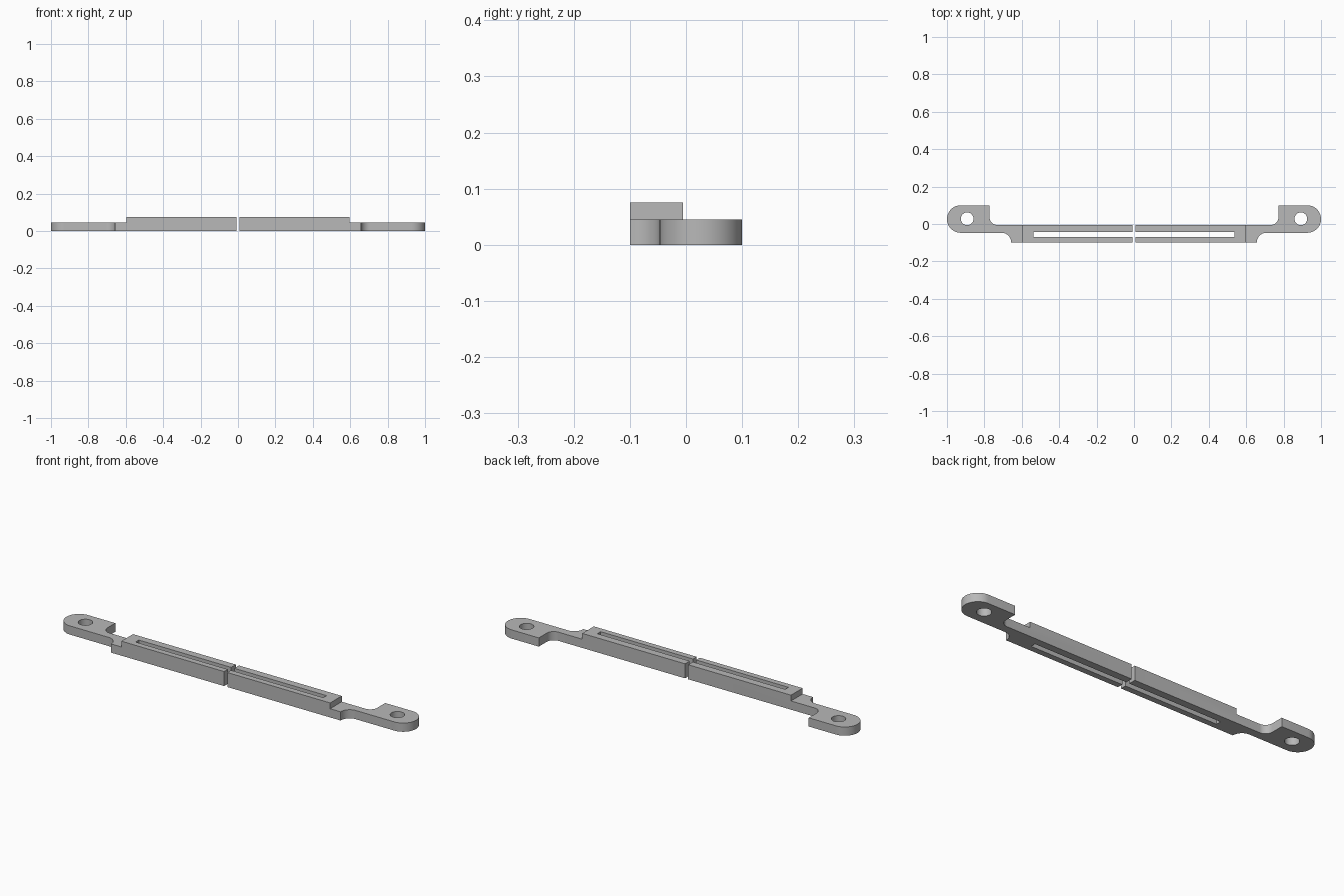
import bpy, bmesh
from math import cos, sin, radians
from mathutils import Matrix

cube = bpy.data.objects.get("Cube")
if cube:
    bpy.data.objects.remove(cube, do_unlink=True)

# Single plain grey
grey = bpy.data.materials.new("plain_grey")
grey.use_nodes = True
colour = (0.48, 0.48, 0.48, 1)
grey.diffuse_color = colour
grey.node_tree.nodes["Principled BSDF"].inputs["Base Color"].default_value = colour

BASE_H, BAR_H = 0.045, 0.075
GAP, BACK, FRONT, EAR_FRONT = 0.009, -0.005, -0.1, -0.047
SLOT_END, SLOT_BACK, SLOT_FRONT = 0.537, -0.043, -0.07
STEP_X = 0.597


def arc(cx, cy, r, start, end, steps):
    angles = [radians(start + (end - start) * i / steps) for i in range(steps + 1)]
    return [(cx + r * cos(a), cy + r * sin(a)) for a in angles]


def add_object(name, bm):
    bmesh.ops.recalc_face_normals(bm, faces=bm.faces)
    mesh = bpy.data.meshes.new(name)
    bm.to_mesh(mesh)
    bm.free()
    mesh.materials.append(grey)
    obj = bpy.data.objects.new(name, mesh)
    bpy.context.collection.objects.link(obj)
    return obj


def prism(name, outline, bottom, top):
    bm = bmesh.new()
    face = bm.faces.new([bm.verts.new((x, y, bottom)) for x, y in outline])
    grown = bmesh.ops.extrude_face_region(bm, geom=[face])["geom"]
    verts = [g for g in grown if isinstance(g, bmesh.types.BMVert)]
    bmesh.ops.translate(bm, verts=verts, vec=(0, 0, top - bottom))
    return add_object(name, bm)


# Half outline: slotted bar, concave shoulder, rounded ear, inner fillet
outline = [(GAP, FRONT)]
outline += [(0.657, FRONT)] + arc(0.707, EAR_FRONT - 0.05, 0.05, 180, 90, 10)
outline += arc(0.9265, 0.0265, 0.0735, -90, 90, 28)
outline += [(0.772, 0.1)] + arc(0.732, 0.035, 0.04, 0, -90, 10)
outline += [(GAP, BACK), (GAP, SLOT_BACK), (SLOT_END, SLOT_BACK),
            (SLOT_END, SLOT_FRONT), (GAP, SLOT_FRONT)]
bar = prism("slotted_bar_with_ears", outline, 0, BAR_H)

# Cutters: lower the ear beyond the step, and drill the ear hole
step_cutter = prism("step_cutter", [(STEP_X, -0.2), (1.2, -0.2), (1.2, 0.2), (STEP_X, 0.2)],
                    BASE_H, 0.2)
hole_cutter = prism("hole_cutter", arc(0.892, 0.028, 0.034, 0, 350, 35), -0.1, 0.2)

for cutter in (step_cutter, hole_cutter):
    cutter.hide_render = True
    mod = bar.modifiers.new(cutter.name, "BOOLEAN")
    mod.operation = "DIFFERENCE"
    mod.solver = "EXACT"
    mod.object = cutter

# Opposite half
mirror = bar.modifiers.new("mirror", "MIRROR")
mirror.use_axis[0] = True
mirror.use_mirror_merge = False

# Apply the modifiers and drop the cutters
bpy.ops.object.select_all(action="DESELECT")
bpy.context.view_layer.objects.active = bar
bar.select_set(True)
for mod in list(bar.modifiers):
    bpy.ops.object.modifier_apply(modifier=mod.name)
for cutter in (step_cutter, hole_cutter):
    bpy.data.objects.remove(cutter, do_unlink=True)
bpy.ops.object.shade_smooth_by_angle(angle=radians(30))
